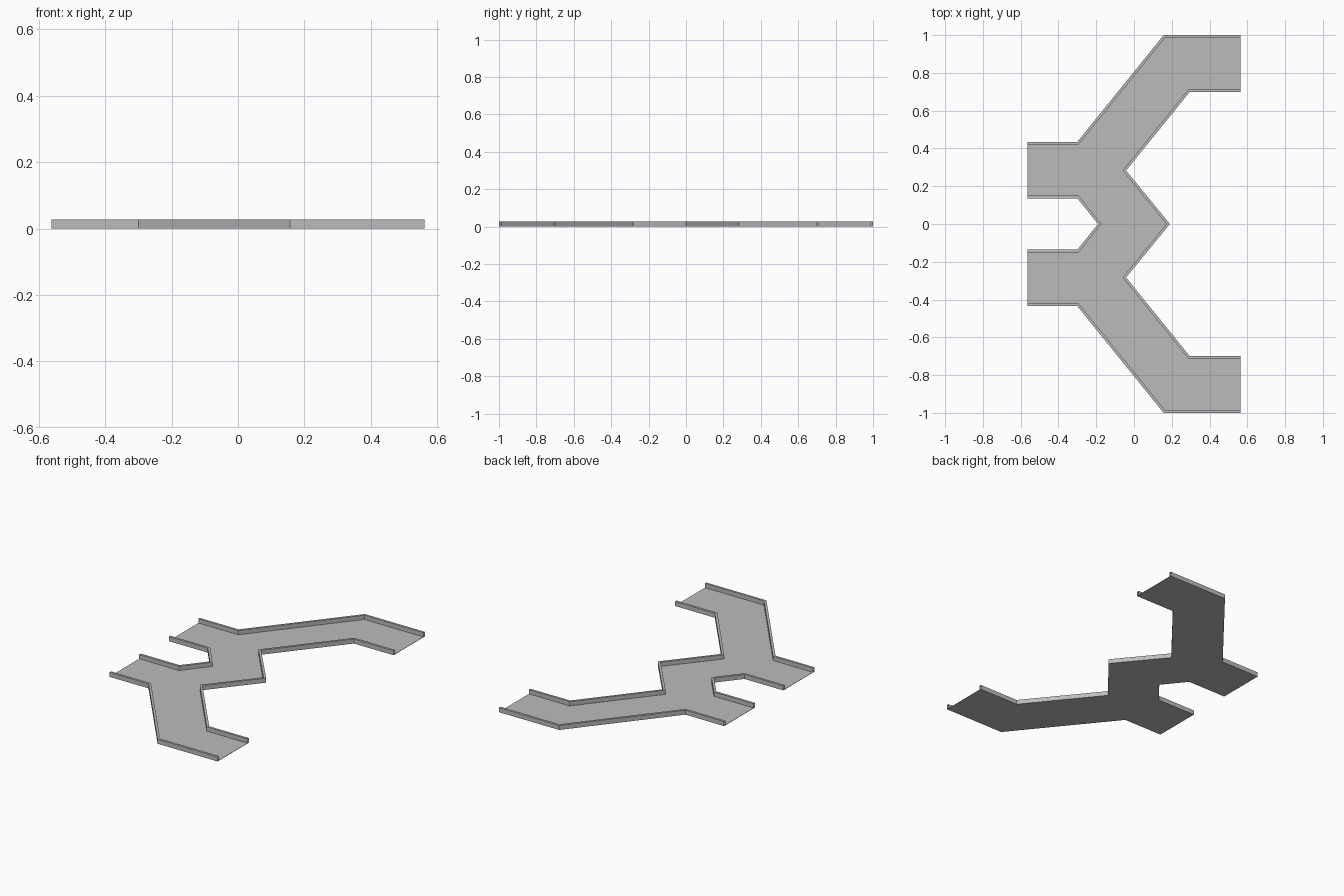
import bpy
import bmesh
from mathutils import Vector

cube = bpy.data.objects.get("Cube")
if cube:
    bpy.data.objects.remove(cube, do_unlink=True)

END_X = 0.5625     # open ends of the channels
FLOOR = 0.002      # floor thickness
HEIGHT = 0.028     # top of the side walls
WALL = 0.014       # wall thickness

grey = bpy.data.materials.new("plain_grey")
grey.use_nodes = True
colour = (0.5, 0.5, 0.5, 1)
grey.diffuse_color = colour
grey.node_tree.nodes["Principled BSDF"].inputs["Base Color"].default_value = colour


def make_object(name, bm):
    mesh = bpy.data.meshes.new(name)
    bm.to_mesh(mesh)
    bm.free()
    mesh.materials.append(grey)
    obj = bpy.data.objects.new(name, mesh)
    bpy.context.collection.objects.link(obj)


def flipped(path):
    """The same path on the other side of the centre line, run backwards."""
    return [Vector((p.x, -p.y)) for p in reversed(path)]


def inset(path):
    """Offset a path to its right with mitred corners."""
    result = []
    for i, p in enumerate(path):
        a = (p - path[i - 1]).normalized() if i else None
        b = (path[i + 1] - p).normalized() if i + 1 < len(path) else None
        a, b = a or b, b or a
        na, nb = Vector((a.y, -a.x)), Vector((b.y, -b.x))
        result.append(p + (na + nb) * WALL / (1 + na.dot(nb)))
    return result


def make_wall(name, path):
    """Outer face, top and inner face swept along the path."""
    bm = bmesh.new()
    rows = []
    for p, q in zip(path, inset(path)):
        section = [(p, FLOOR), (p, HEIGHT), (q, HEIGHT), (q, FLOOR)]
        rows.append([bm.verts.new((v.x, v.y, z)) for v, z in section])
    for r, s in zip(rows, rows[1:]):
        for k in range(3):
            bm.faces.new((r[k], r[k + 1], s[k + 1], s[k]))
    # outer faces must point to the left of the path
    bm.normal_update()
    d = path[1] - path[0]
    bm.faces.ensure_lookup_table()
    if bm.faces[0].normal.xy.dot(Vector((-d.y, d.x))) < 0:
        bmesh.ops.reverse_faces(bm, faces=bm.faces[:])
    make_object(name, bm)


# Wall paths, clockwise around the floor
back = [Vector(p) for p in ((-END_X, 0.435), (-0.3, 0.435), (0.157, 1), (END_X, 1))]
fork = [Vector(p) for p in ((END_X, 0.698), (0.294, 0.698), (-0.042, 0.283), (0.19, 0))]
notch = [Vector(p) for p in ((-0.19, 0), (-0.3, 0.136), (-END_X, 0.136))]
front = flipped(back)
fork += flipped(fork)[1:]
notch = flipped(notch) + notch[1:]
notch = [p for p in notch]

# Floor slab
bm = bmesh.new()
outline = back + fork + front + flipped(flipped(notch))
face = bm.faces.new([bm.verts.new((p.x, p.y, 0)) for p in outline])
top = bmesh.ops.extrude_face_region(bm, geom=[face])
verts = [g for g in top["geom"] if isinstance(g, bmesh.types.BMVert)]
bmesh.ops.translate(bm, verts=verts, vec=(0, 0, FLOOR))
bmesh.ops.recalc_face_normals(bm, faces=bm.faces[:])
make_object("floor", bm)

# Side walls
make_wall("back_wall", back)
make_wall("front_wall", front)
make_wall("fork_wall", fork)
make_wall("notch_wall", notch)
